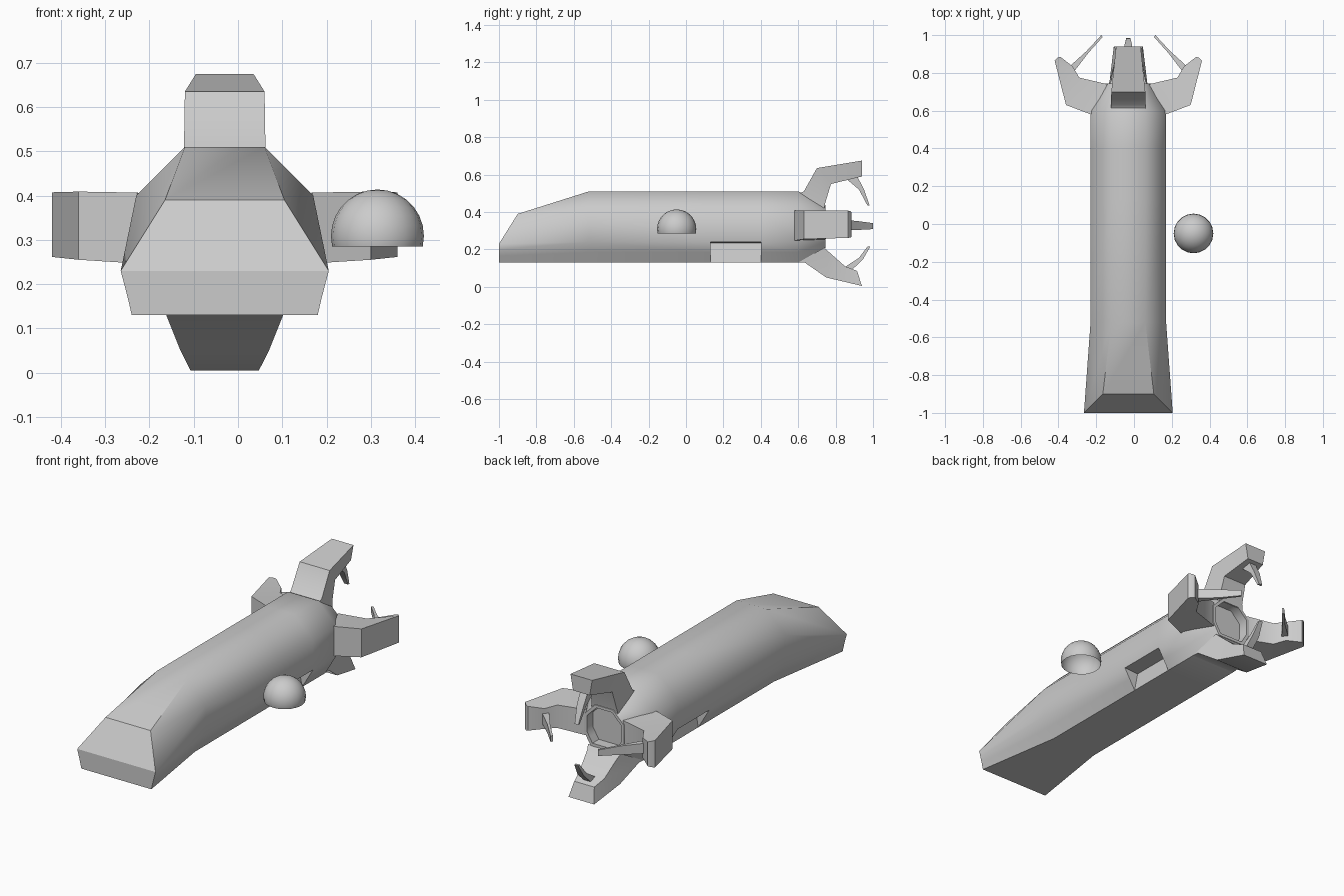
import bpy, bmesh, math
from mathutils import Vector

if "Cube" in bpy.data.objects:
    bpy.data.objects.remove(bpy.data.objects["Cube"])

CX, CZ = -0.03, 0.325      # long axis of the body


def finish(name, bm, angle):
    bmesh.ops.remove_doubles(bm, verts=bm.verts, dist=0.0005)
    bmesh.ops.recalc_face_normals(bm, faces=bm.faces)
    me = bpy.data.meshes.new(name)
    bm.to_mesh(me)
    bm.free()
    ob = bpy.data.objects.new(name, me)
    bpy.context.collection.objects.link(ob)
    bpy.ops.object.select_all(action='DESELECT')
    ob.select_set(True)
    bpy.context.view_layer.objects.active = ob
    bpy.ops.object.shade_smooth_by_angle(angle=math.radians(angle))
    return ob


def loft(name, rings, first_caps, angle):
    """Skin closed rings; first_caps lists index groups closing the first ring."""
    bm = bmesh.new()
    rows = [[bm.verts.new(p) for p in ring] for ring in rings]
    n = len(rows[0])
    for a, b in zip(rows, rows[1:]):
        for i in range(n):
            j = (i + 1) % n
            bm.faces.new((a[i], a[j], b[j], b[i]))
    for group in first_caps:
        bm.faces.new([rows[0][i] for i in group])
    bm.faces.new(rows[-1])
    return finish(name, bm, angle)


def mirrored(half):
    """Half outline of (half width, y, z) to a full ring around the axis."""
    right = [Vector((CX + w, y, z)) for w, y, z in half]
    left = [Vector((CX - w, y, z)) for w, y, z in reversed(half)]
    return right + left


# Main body: octagonal tube, flared slanted nose, side grips, hollow muzzle
TUBE = [(.09, .51), (.2, .40), (.2, .24), (.1675, .185), (.135, .13)]
GRIP = TUBE[:3] + [(.115, .235)] + TUBE[4:]


def tube(y, outline=TUBE, s=1.0):
    return mirrored([(w * s, y, CZ + (z - CZ) * s) for w, z in outline])


nose = mirrored([(.135, -.9, .39), (.235, -1, .23), (.227, -1, .2),
                 (.218, -1, .165), (.21, -1, .13)])
body = loft("body",
            [nose, tube(-.52), tube(.13), tube(.13, GRIP), tube(.4, GRIP), tube(.4),
             tube(.6), tube(.745, s=.6), tube(.745, s=.52), tube(.69, s=.52)],
            [(0, 1, 8, 9), range(1, 9)], 48)
for p in body.data.polygons:            # nose plate stays flat
    if p.center.y < -.93 and p.normal.y < -.7:
        p.use_smooth = False


# Claws and prongs: each section is outer point, inner point, two half widths
def limb(name, sections, place, angle):
    rings = []
    for (ya, ra), (yb, rb), wa, wb in sections:
        rings.append([place(wa, ya, ra), place(-wa, ya, ra),
                      place(-wb, yb, rb), place(wb, yb, rb)])
    return loft(name, rings, [range(4)], angle)


def vertical(w, y, r):
    return Vector((CX + w, y, r))


def sideways(sign):
    return lambda w, y, r: Vector((CX + sign * r, y, .327 + w + (r - .2) * .04))


limb("top_claw", [((.61, .50), (.74, .42), .09, .08),
                  ((.63, .51), (.745, .45), .092, .075),
                  ((.70, .635), (.775, .55), .09, .07),
                  ((.94, .675), (.94, .59), .065, .05)], vertical, 50)
limb("top_prong", [((.91, .60), (.86, .575), .022, .022),
                   ((.95, .525), (.925, .52), .02, .02),
                   ((.982, .435), (.97, .435), .011, .011)], vertical, 50)
limb("bottom_claw", [((.6, .13), (.74, .21), .135, .10),
                     ((.635, .13), (.76, .19), .132, .09),
                     ((.75, .05), (.85, .11), .10, .075),
                     ((.94, .005), (.915, .085), .077, .06)], vertical, 50)
limb("bottom_prong", [((.87, .075), (.84, .10), .022, .022),
                      ((.945, .145), (.925, .155), .02, .02),
                      ((.985, .215), (.97, .215), .011, .011)], vertical, 50)
for side, sign in (("right", 1), ("left", -1)):
    place = sideways(sign)
    limb(side + "_claw", [((.58, .198), (.74, .11), .08, .07),
                          ((.63, .33), (.775, .26), .077, .062),
                          ((.865, .39), (.835, .295), .073, .055),
                          ((.88, .375), (.885, .36), .07, .066)], place, 50)
    limb(side + "_prong", [((.835, .31), (.81, .285), .028, .028),
                           ((.915, .222), (.905, .212), .024, .024),
                           ((1.0, .143), (.99, .136), .016, .016)], place, 50)

# Floating dome: open shell cut just below its equator
bm = bmesh.new()
bmesh.ops.create_uvsphere(bm, u_segments=20, v_segments=14, radius=.105)
bmesh.ops.bisect_plane(bm, geom=bm.verts[:] + bm.edges[:] + bm.faces[:],
                       plane_co=(0, 0, -.024), plane_no=(0, 0, -1), clear_outer=True)
bmesh.ops.translate(bm, verts=bm.verts, vec=(.315, -.05, .309))
finish("dome", bm, 40)
